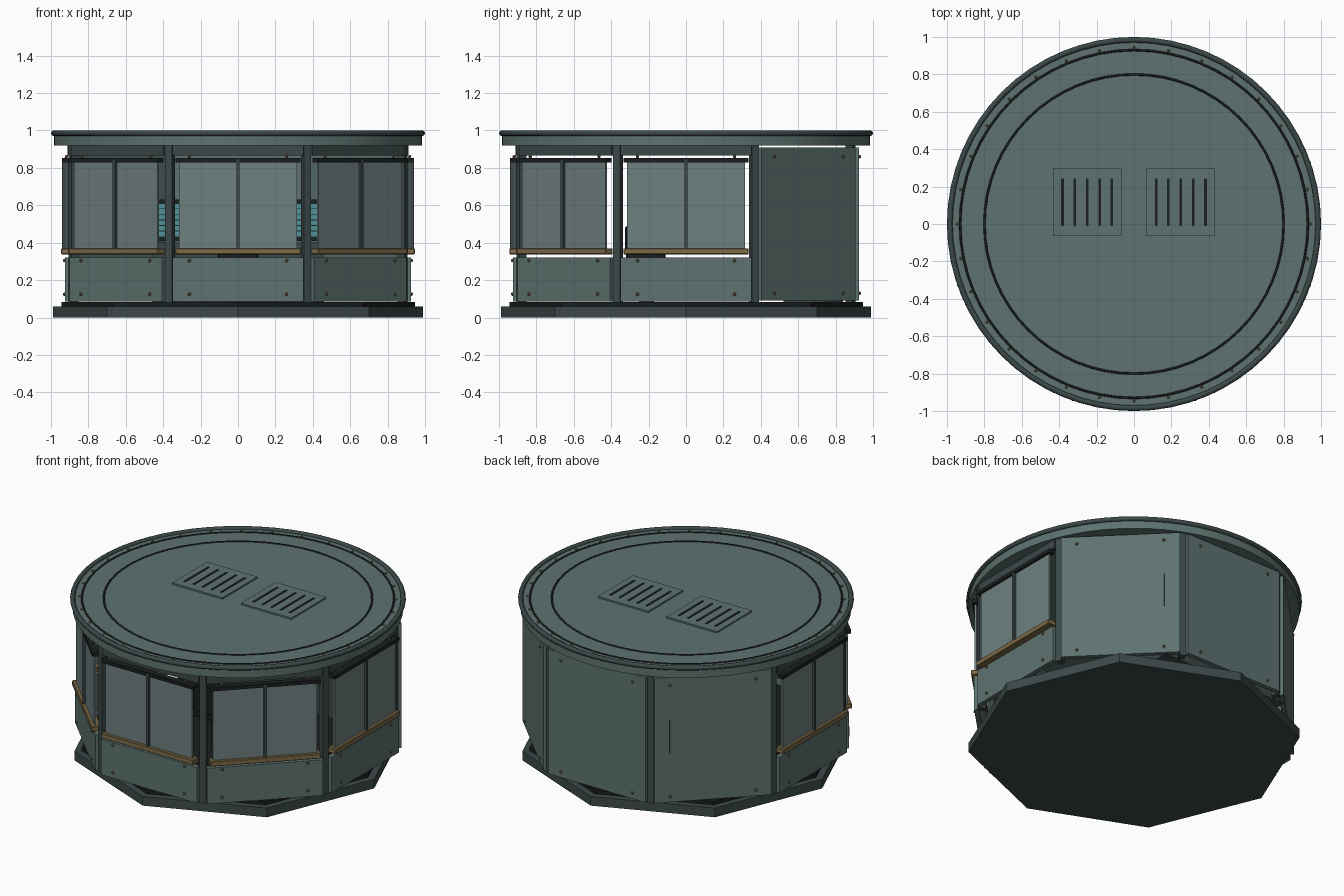
import bpy, bmesh, math
from mathutils import Matrix, Vector

if "Cube" in bpy.data.objects:
    bpy.data.objects.remove(bpy.data.objects["Cube"])


def mat(name, r, g, b):
    m = bpy.data.materials.new(name)
    m.diffuse_color = (r, g, b, 1)
    m.use_nodes = True
    m.node_tree.nodes["Principled BSDF"].inputs["Base Color"].default_value = m.diffuse_color
    return m


HULL = mat("hull_green", .11, .17, .16)
DARK = mat("dark_green", .045, .065, .065)
BLACK = mat("near_black", .01, .013, .014)
GLASS = mat("glass_grey", .16, .215, .215)
BRASS = mat("brass", .21, .15, .065)
TEAL = mat("screen_teal", .08, .30, .32)


def finish(name, bm, m, smooth=False, bevel=0):
    me = bpy.data.meshes.new(name)
    bm.to_mesh(me)
    bm.free()
    ob = bpy.data.objects.new(name, me)
    bpy.context.collection.objects.link(ob)
    me.materials.append(m)
    if bevel:
        b = ob.modifiers.new("bevel", 'BEVEL')
        b.width, b.segments = bevel, 1
    if smooth:
        bpy.context.view_layer.objects.active = ob
        bpy.ops.object.select_all(action='DESELECT')
        ob.select_set(True)
        bpy.ops.object.shade_smooth_by_angle(angle=math.radians(35))
    return ob


def turn(deg):
    return Matrix.Rotation(math.radians(deg), 4, 'Z')


def boxes(name, angles, parts, m, bevel=0):
    """parts: (x0, x1, y0, y1, z0, z1) in the front bay, repeated at each angle."""
    bm = bmesh.new()
    for a in angles:
        for x0, x1, y0, y1, z0, z1 in parts:
            c = Matrix.Translation(((x0 + x1) / 2, (y0 + y1) / 2, (z0 + z1) / 2))
            s = Matrix.Diagonal((x1 - x0, y1 - y0, z1 - z0, 1))
            bmesh.ops.create_cube(bm, size=1, matrix=turn(a) @ c @ s)
    return finish(name, bm, m, bevel=bevel)


def prism(name, n, r, z0, z1, m, smooth=False, at=(0, 0)):
    bm = bmesh.new()
    bmesh.ops.create_cone(bm, cap_ends=True, segments=n, radius1=r, radius2=r, depth=z1 - z0,
                          matrix=Matrix.Translation((*at, (z0 + z1) / 2)))
    return finish(name, bm, m, smooth)


def ring(name, R, r, z, m):
    bpy.ops.mesh.primitive_torus_add(major_radius=R, minor_radius=r, major_segments=64,
                                     minor_segments=8, location=(0, 0, z))
    ob = bpy.context.object
    ob.name = name
    ob.data.materials.append(m)
    bpy.ops.object.shade_smooth_by_angle(angle=math.radians(50))


def rivets(name, points, r=.01):
    bm = bmesh.new()
    for p in points:
        bmesh.ops.create_icosphere(bm, subdivisions=1, radius=r, matrix=Matrix.Translation(p))
    finish(name, bm, BRASS)


WIN = [-90, -45, 0, 45, 90]       # glazed bays
BACK = [135, 180, 225]            # solid bays

# octagonal base and floor
prism("base_plate", 8, .99, 0, .06, DARK)
prism("floor_plate", 8, .945, .06, .083, BLACK)

# corner posts
boxes("corner_posts", [22.5 + 45 * k for k in range(8)],
      [(-.02, .02, -.972, -.93, .08, .922)], DARK)

# glazed bays
boxes("lower_panels", WIN, [(-.35, .35, -.925, -.895, .085, .32)], HULL)
boxes("window_sills", WIN, [(-.335, .335, -.945, -.885, .337, .37)], BRASS, .004)
boxes("window_panes", WIN, [(-.315, -.004, -.925, -.913, .36, .835),
                            (.004, .315, -.925, -.913, .36, .835)], GLASS)
boxes("window_mullions", WIN, [(-.009, .009, -.94, -.905, .345, .845)], DARK)
boxes("window_top_rails", WIN, [(-.335, .335, -.94, -.90, .83, .853)], BLACK)
boxes("window_headers", WIN, [(-.35, .35, -.912, -.885, .865, .92)], DARK)

# solid rear walls
boxes("rear_wall_panels", BACK, [(-.355, .355, -.925, -.895, .09, .91)], HULL)

# wall rivets
pts = []
for a in WIN + BACK:
    for x in (-.26, .26):
        for z in ((.125, .305, .86) if a in WIN else (.13, .86)):
            y = -.918 if (a in WIN and z > .8) else -.928
            pts.append(turn(a) @ Vector((x, y, z)))
rivets("wall_rivets", pts)

# roof disc with rim and seam rings
prism("roof", 64, .985, .92, .985, HULL, True)
ring("roof_rim", .985, .015, .985, DARK)
ring("roof_outer_seam", .93, .006, .985, BLACK)
ring("roof_inner_seam", .80, .006, .985, BLACK)
rivets("roof_rivets", [turn(k * 11.25) @ Vector((0, .945, .986)) for k in range(32)], .008)

# roof vents
for side, cx in (("left", -.25), ("right", .25)):
    boxes(f"{side}_vent_plate", [0], [(cx - .183, cx + .183, -.065, .297, .98, .995)], HULL)
    boxes(f"{side}_vent_slots", [0],
          [(cx + i * .066 - .007, cx + i * .066 + .007, -.01, .242, .985, .998)
           for i in range(-2, 3)], BLACK)

# rear console with striped screen
boxes("rear_console", [0], [(-.46, .46, .52, .84, .083, .40)], DARK)
boxes("screen_frame", [0], [(-.47, .47, .80, .84, .41, .63)], BLACK)
boxes("screen", [0], [(-.45, .45, .79, .805, .43, .61)], TEAL)
boxes("screen_lines", [0], [(-.44, .44, .786, .792, z, z + .004)
                            for z in (.46, .49, .52, .55, .58)], BLACK)

# operator seat facing the console
prism("seat_pedestal", 12, .04, .08, .31, DARK, at=(0, -.21))
boxes("seat", [0], [(-.11, .11, -.32, -.11, .305, .345)], BLACK, .008)
boxes("seat_back", [0], [(-.10, .10, -.325, -.29, .345, .49)], BLACK, .008)
